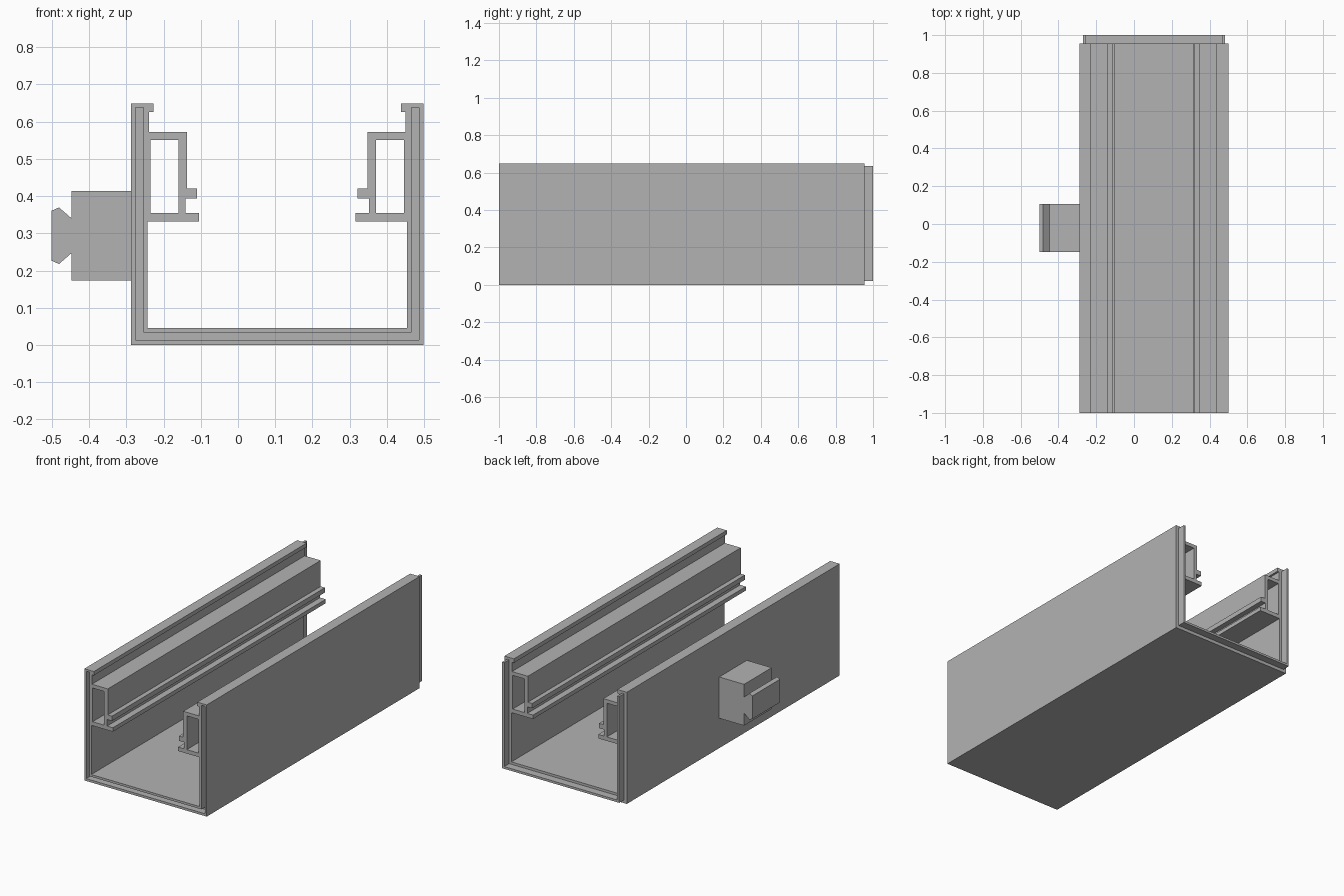
import bpy, bmesh
from math import pi

if "Cube" in bpy.data.objects:
    bpy.data.objects.remove(bpy.data.objects["Cube"])

CENTRE = 0.1055                      # symmetry line of the channel
BACK = 0.955                         # where the channel ends and the tongue starts

grey = bpy.data.materials.new("plain_grey")
grey.use_nodes = True
grey.diffuse_color = (0.45, 0.45, 0.45, 1)
grey.node_tree.nodes["Principled BSDF"].inputs["Base Color"].default_value = grey.diffuse_color


def mirrored(half):
    """Closed outline from the right half, given as (offset, height)."""
    return ([(CENTRE + d, z) for d, z in half] +
            [(CENTRE - d, z) for d, z in reversed(half)])


def extrude(name, outlines, y0, y1):
    """Extrude filled x-z outlines (inner ones become holes) from y0 to y1."""
    curve = bpy.data.curves.new(name, "CURVE")
    curve.dimensions = "2D"
    curve.fill_mode = "BOTH"
    curve.extrude = (y1 - y0) / 2
    for outline in outlines:
        spline = curve.splines.new("POLY")
        spline.points.add(len(outline) - 1)
        for point, (x, z) in zip(spline.points, outline):
            point.co = (x, z, 0, 1)
        spline.use_cyclic_u = True
    source = bpy.data.objects.new(name + "_outline", curve)
    bpy.context.collection.objects.link(source)
    bpy.context.view_layer.update()
    mesh = bpy.data.meshes.new_from_object(source)
    bpy.data.objects.remove(source)

    bm = bmesh.new()
    bm.from_mesh(mesh)
    bmesh.ops.remove_doubles(bm, verts=bm.verts, dist=1e-5)
    for v in bm.verts:
        x, z, depth = v.co
        v.co = (x, (y0 + y1) / 2 - depth, z)
    bmesh.ops.recalc_face_normals(bm, faces=bm.faces)
    for f in bm.faces:
        f.smooth = False
    bm.to_mesh(mesh)
    bm.free()
    mesh.name = name
    mesh.materials.clear()
    mesh.materials.append(grey)
    obj = bpy.data.objects.new(name, mesh)
    bpy.context.collection.objects.link(obj)
    return obj


def u_shape(outer, inner, bottom, floor, top):
    return mirrored([(outer, bottom), (outer, top), (inner, top), (inner, floor)])


# Channel with top lips and stepped hollow rails on both walls
section = [
    (0.3935, 0), (0.3935, 0.649), (0.3325, 0.649), (0.3325, 0.626),
    (0.3445, 0.626), (0.3445, 0.572), (0.2425, 0.572), (0.2425, 0.421),
    (0.2155, 0.421), (0.2155, 0.393), (0.2465, 0.393), (0.2465, 0.355),
    (0.21, 0.355), (0.21, 0.332), (0.3485, 0.332), (0.3485, 0.046),
]
hollows = [[(CENTRE + s * d, z) for d, z in
            [(0.3405, 0.355), (0.3405, 0.551), (0.2655, 0.551), (0.2655, 0.355)]]
           for s in (-1, 1)]
channel = extrude("channel", [mirrored(section)] + hollows, -1, BACK)

# Groove cut into the front end
cutter = extrude("groove_cutter", [u_shape(0.381, 0.36, 0.0135, 0.033, 0.638)], -1.05, -BACK)
cutter.hide_render = True
cutter.hide_set(True)
cut = channel.modifiers.new("front_groove", "BOOLEAN")
cut.operation = "DIFFERENCE"
cut.solver = "EXACT"
cut.object = cutter

# Matching tongue on the back end
extrude("back_tongue", [u_shape(0.376, 0.363, 0.019, 0.032, 0.636)], BACK, 1)

# Side block with a dovetail head
half_block = [(-0.288, 0.12), (-0.4475, 0.12), (-0.4475, 0.047), (-0.481, 0.076), (-0.501, 0.067)]
MID = 0.2935
block = ([(x, MID + h) for x, h in half_block] +
         [(x, MID - h) for x, h in reversed(half_block)])
extrude("side_block", [block], -0.148, 0.106)
